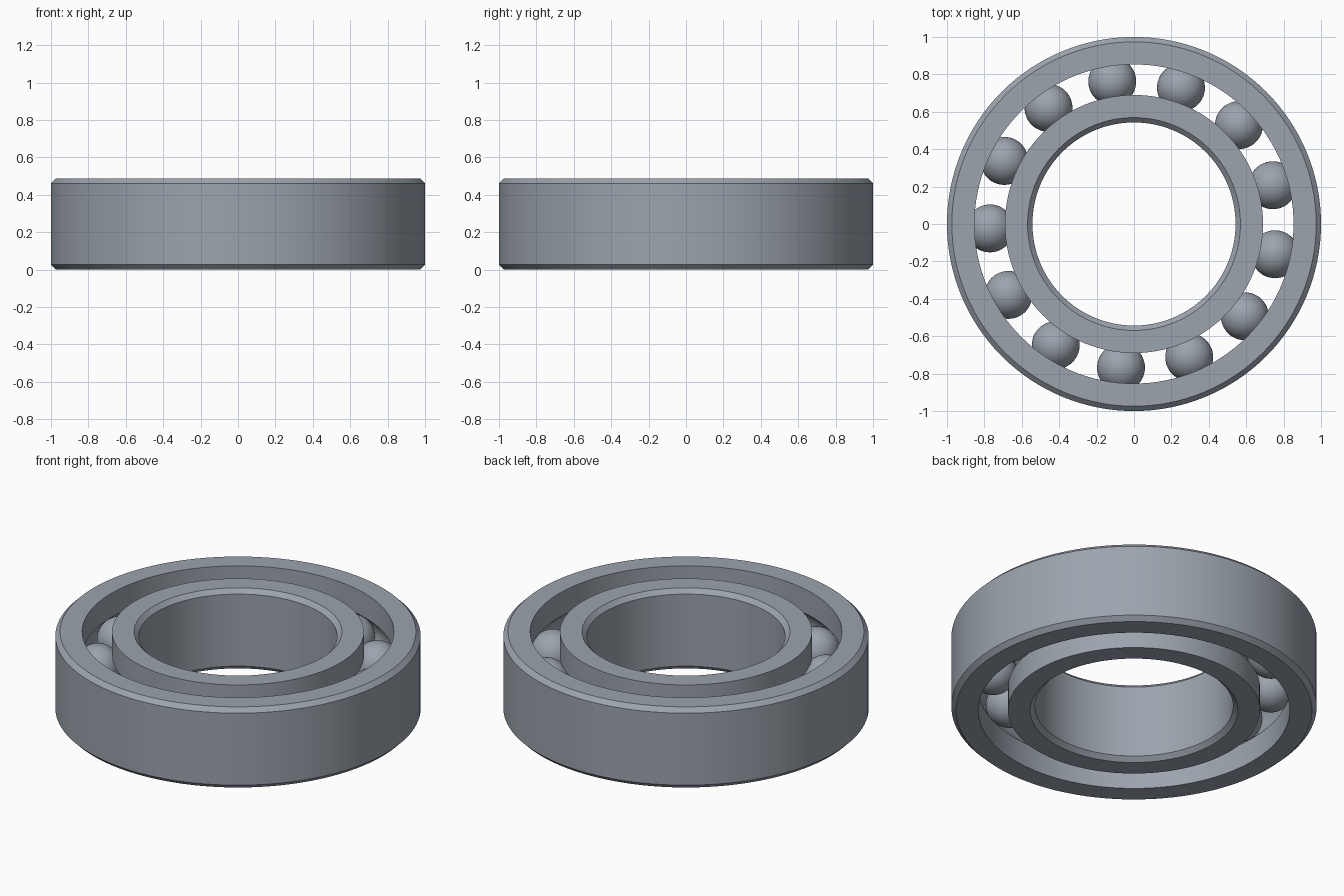
import bpy, bmesh, math
from mathutils import Vector

HEIGHT = 0.487
CHAMFER = 0.026
PITCH = 0.771        # radius of the circle of ball centres
BALL_RADIUS = 0.128
BALL_COUNT = 13
FIRST_ANGLE = math.radians(15.6)
SEGMENTS = 128
ARC_STEPS = 14

default = bpy.data.objects.get("Cube")
if default:
    bpy.data.objects.remove(default, do_unlink=True)

steel = bpy.data.materials.new("steel_grey")
steel.use_nodes = True
colour = (0.33, 0.37, 0.42, 1.0)
steel.diffuse_color = colour
steel.node_tree.nodes["Principled BSDF"].inputs["Base Color"].default_value = colour


def finish(name, bm):
    """Turn a bmesh into a shaded steel object."""
    bmesh.ops.recalc_face_normals(bm, faces=bm.faces)
    mesh = bpy.data.meshes.new(name)
    bm.to_mesh(mesh)
    bm.free()
    mesh.materials.append(steel)
    obj = bpy.data.objects.new(name, mesh)
    bpy.context.collection.objects.link(obj)
    bpy.ops.object.select_all(action="DESELECT")
    obj.select_set(True)
    bpy.context.view_layer.objects.active = obj
    bpy.ops.object.shade_smooth_by_angle(angle=math.radians(30))
    return obj


def race(name, plain_radius, groove_radius):
    """Ring with a chamfered plain wall and a ball groove in the other wall."""
    side = 1 if groove_radius > PITCH else -1
    mid = HEIGHT / 2
    half_angle = math.acos(abs(groove_radius - PITCH) / BALL_RADIUS)
    chamfered = plain_radius - side * CHAMFER
    profile = [(groove_radius, 0), (chamfered, 0), (plain_radius, CHAMFER),
               (plain_radius, HEIGHT - CHAMFER), (chamfered, HEIGHT),
               (groove_radius, HEIGHT)]
    # Groove arc, from top to bottom
    for i in range(ARC_STEPS + 1):
        a = half_angle * (1 - 2 * i / ARC_STEPS)
        profile.append((PITCH + side * BALL_RADIUS * math.cos(a),
                        mid + BALL_RADIUS * math.sin(a)))
    bm = bmesh.new()
    verts = [bm.verts.new((r, 0, z)) for r, z in profile]
    edges = [bm.edges.new((v, verts[i - 1])) for i, v in enumerate(verts)]
    bmesh.ops.spin(bm, geom=verts + edges, cent=(0, 0, 0), axis=(0, 0, 1),
                   angle=math.tau, steps=SEGMENTS, use_merge=True)
    bmesh.ops.remove_doubles(bm, verts=bm.verts, dist=0.0001)
    return finish(name, bm)


# Outer and inner rings
race("outer_ring", 1.0, 0.853)
race("inner_ring", 0.543, 0.69)

# Balls spaced evenly between the rings
for i in range(BALL_COUNT):
    a = FIRST_ANGLE + math.tau * i / BALL_COUNT
    bm = bmesh.new()
    bmesh.ops.create_uvsphere(bm, u_segments=48, v_segments=24, radius=BALL_RADIUS)
    ball = finish(f"ball_{i + 1}", bm)
    ball.location = Vector((PITCH * math.cos(a), PITCH * math.sin(a), HEIGHT / 2))
